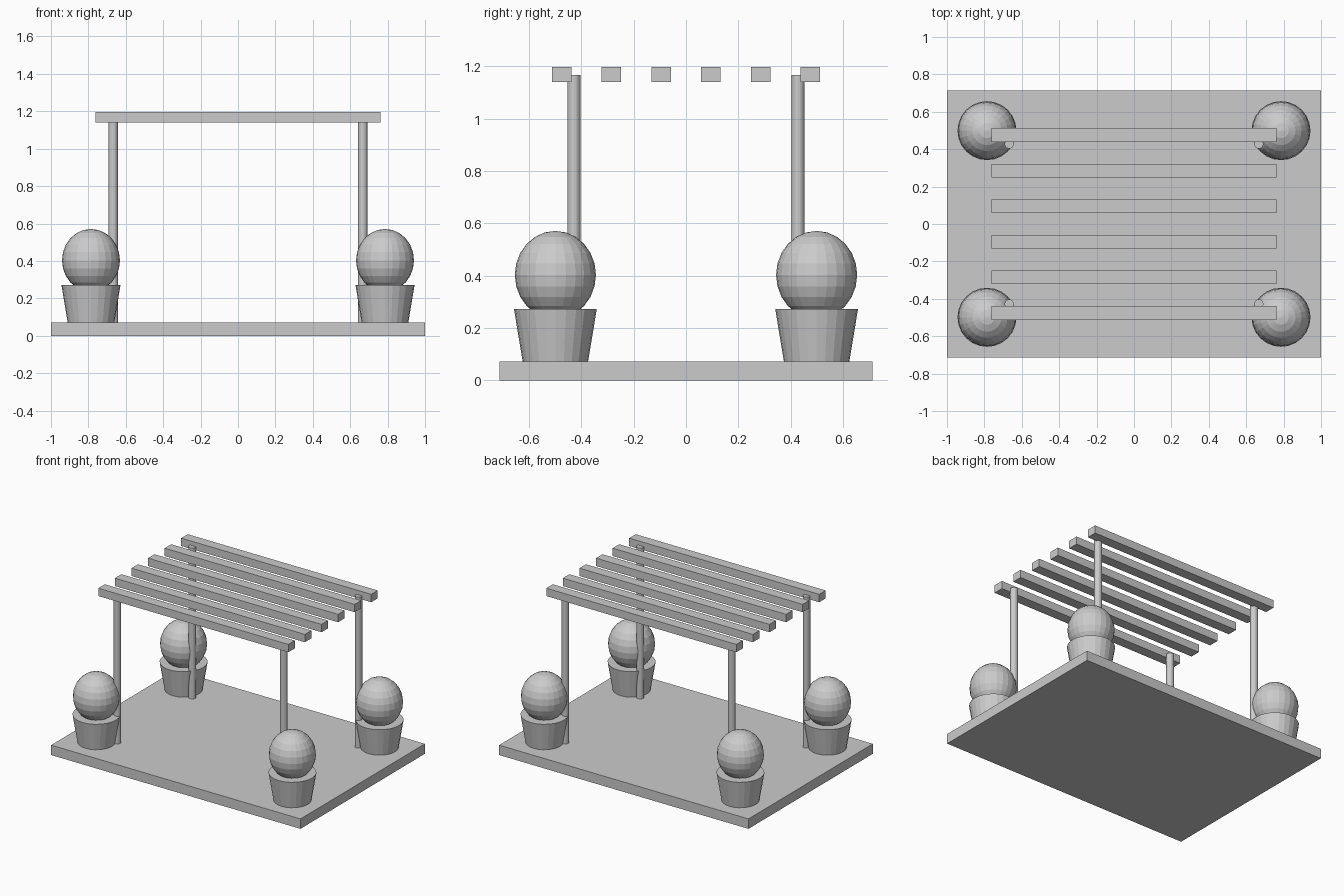
import bpy

cube = bpy.data.objects.get("Cube")
if cube:
    bpy.data.objects.remove(cube, do_unlink=True)

grey = bpy.data.materials.new("light_grey")
grey.use_nodes = True
grey.diffuse_color = (0.6, 0.6, 0.6, 1)
grey.node_tree.nodes["Principled BSDF"].inputs["Base Color"].default_value = grey.diffuse_color


def finish(name):
    ob = bpy.context.object
    ob.name = name
    ob.data.materials.append(grey)
    return ob


def box(name, size, bottom, y=0):
    bpy.ops.mesh.primitive_cube_add(size=1, location=(0, y, bottom + size[2] / 2))
    bpy.context.object.scale = size
    return finish(name)


def tapered(name, x, y, r_low, r_high, bottom, top, sides):
    bpy.ops.mesh.primitive_cone_add(vertices=sides, radius1=r_low, radius2=r_high,
                                    depth=top - bottom, location=(x, y, (bottom + top) / 2))
    return finish(name)


FLOOR = 0.072

# Base slab
box("floor_slab", (2, 1.425, FLOOR), 0)

# Roof slats
for i in range(6):
    box(f"roof_slat_{i + 1}", (1.524, 0.074, 0.057), 1.14, (i - 2.5) * 0.19)

# Corner posts with potted round shrubs
for sx, side in ((1, "left"), (-1, "right")):
    for sy, end in ((-1, "front"), (1, "back")):
        corner = f"{end}_{side}"
        tapered(f"post_{corner}", sx * 0.667, sy * 0.428, 0.025, 0.025, FLOOR, 1.166, 16)
        x, y = sx * 0.786, sy * 0.499
        tapered(f"pot_{corner}", x, y, 0.125, 0.158, FLOOR, 0.272, 24)
        bpy.ops.mesh.primitive_uv_sphere_add(segments=24, ring_count=12, radius=1, location=(x, y, 0.403))
        bpy.context.object.scale = (0.155, 0.155, 0.168)
        finish(f"shrub_{corner}")
